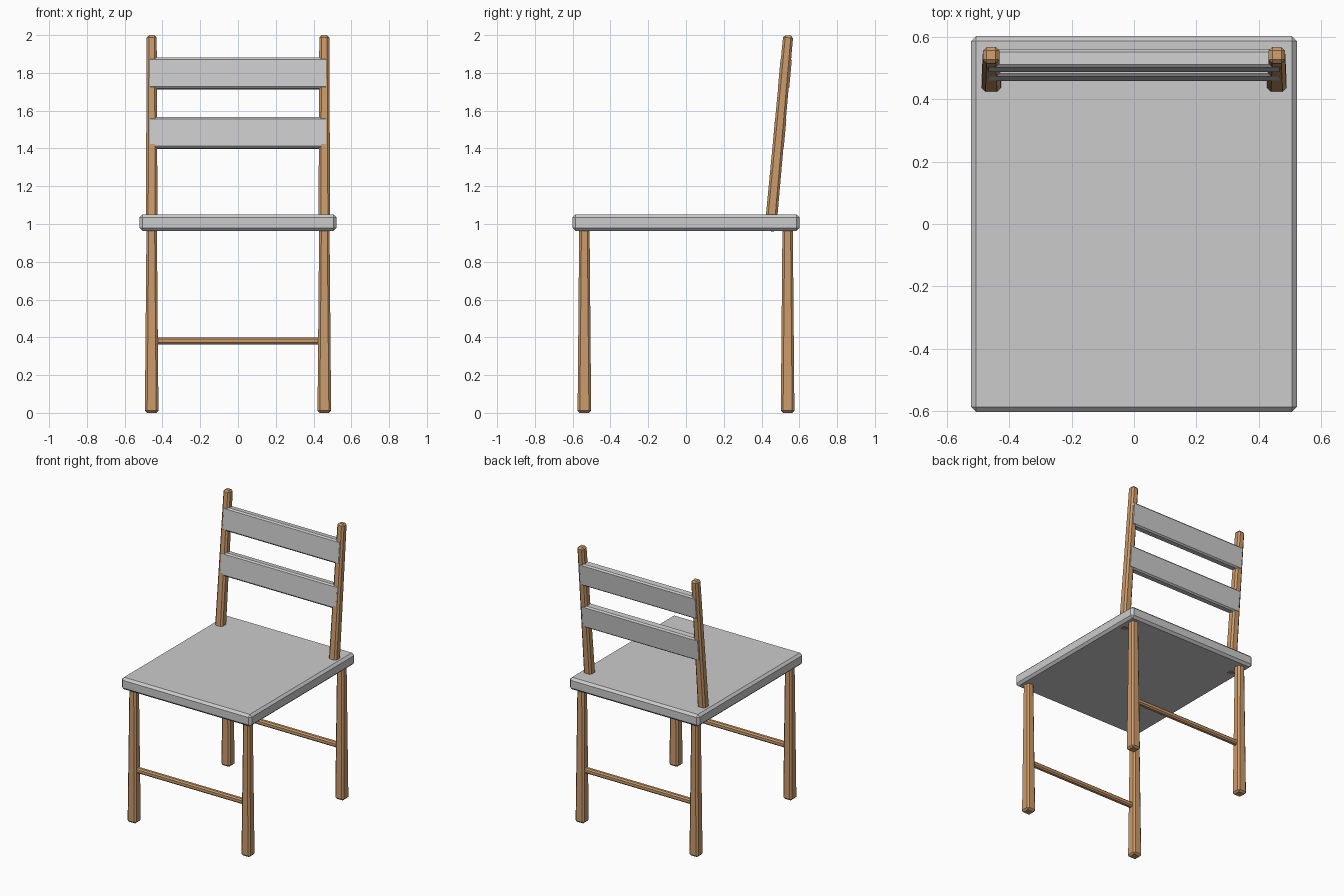
import bpy, bmesh, math
from mathutils import Matrix, Vector

if "Cube" in bpy.data.objects:
    bpy.data.objects.remove(bpy.data.objects["Cube"])

wood = bpy.data.materials.new("wood")
wood.diffuse_color = (0.60, 0.33, 0.15, 1)
wood.use_nodes = True
wood.node_tree.nodes["Principled BSDF"].inputs["Base Color"].default_value = wood.diffuse_color


def block(name, base, top, length, bevel, loc, tilt=0.0, mat=None):
    """Chamfered block along local z, from base (hx, hy) to top (hx, hy) half sizes."""
    bm = bmesh.new()
    bmesh.ops.create_cube(bm, size=2)
    for v in bm.verts:
        hx, hy = top if v.co.z > 0 else base
        v.co = Vector((v.co.x * hx, v.co.y * hy, v.co.z * length / 2))
    bmesh.ops.bevel(bm, geom=bm.edges[:], offset=bevel, segments=1,
                    affect='EDGES', profile=0.5)
    bmesh.ops.transform(bm, verts=bm.verts, matrix=Matrix.Rotation(-tilt, 4, 'X'))
    bmesh.ops.recalc_face_normals(bm, faces=bm.faces)
    me = bpy.data.meshes.new(name)
    bm.to_mesh(me)
    bm.free()
    if mat:
        me.materials.append(mat)
    ob = bpy.data.objects.new(name, me)
    ob.location = loc
    bpy.context.collection.objects.link(ob)
    return ob


# Seat
block("seat", (0.521, 0.602), (0.521, 0.602), 0.087, 0.016, (0, 0, 1.0075))

# Line the leaning back follows
low, high = Vector((0, 0.446, 0.962)), Vector((0, 0.541, 1.998))
lean = math.atan2(high.y - low.y, high.z - low.z)
LEG_X, LEG_Y = 0.457, 0.538

for sx, side in ((-1, "left"), (1, "right")):
    # Tapered legs
    for sy, end in ((-1, "front"), (1, "back")):
        block(f"{end}_leg_{side}", (0.036, 0.036), (0.0275, 0.0275), 0.98, 0.012,
              (sx * LEG_X, sy * LEG_Y, 0.49), mat=wood)
    # Leaning back posts
    mid = (low + high) / 2
    block(f"back_post_{side}", (0.031, 0.031), (0.0265, 0.0265),
          (high - low).length, 0.012, (sx * LEG_X, mid.y, mid.z), lean, wood)

# Rungs between the legs
for sy, end in ((-1, "front"), (1, "back")):
    block(f"{end}_rung", (0.45, 0.018), (0.45, 0.018), 0.037, 0.009,
          (0, sy * LEG_Y, 0.381), mat=wood)

# Back slats
for z, name in ((1.482, "lower_slat"), (1.797, "upper_slat")):
    p = low.lerp(high, (z - low.z) / (high.z - low.z))
    block(name, (0.475, 0.030), (0.475, 0.030), 0.165, 0.01, (0, p.y + 0.001, z), lean)
